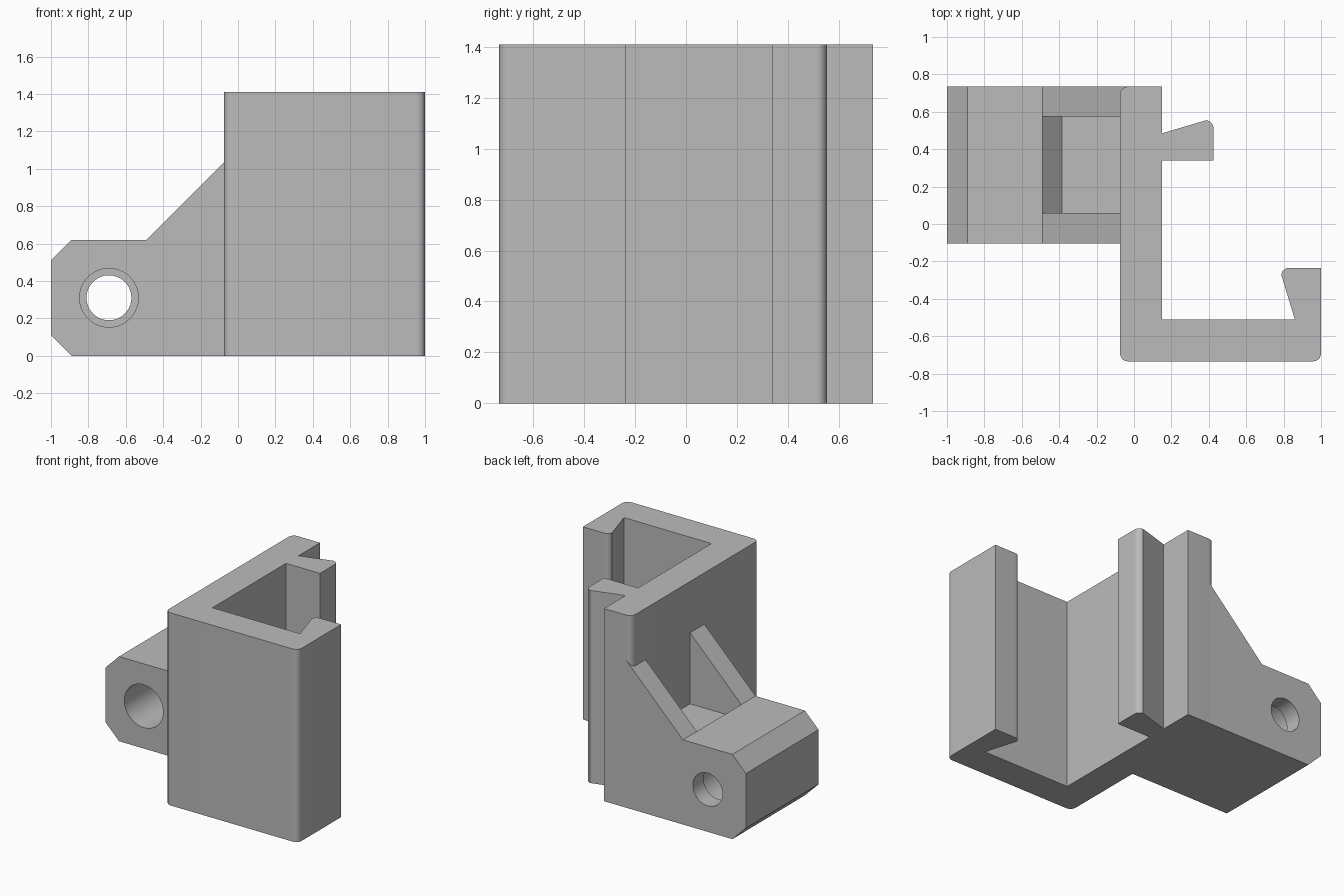
import bpy
import bmesh
from math import radians
from mathutils import Vector, Matrix

cube = bpy.data.objects.get("Cube")
if cube:
    bpy.data.objects.remove(cube, do_unlink=True)

grey = bpy.data.materials.new("plain grey")
grey.use_nodes = True
colour = (0.5, 0.5, 0.5, 1)
grey.diffuse_color = colour
grey.node_tree.nodes["Principled BSDF"].inputs["Base Color"].default_value = colour


def rounded(start, corner, end, steps=8):
    """Points of a soft corner running from start to end."""
    a, c, b = Vector(start), Vector(corner), Vector(end)
    return [tuple(a.lerp(c, t).lerp(c.lerp(b, t), t))
            for t in (i / steps for i in range(steps + 1))]


def extrude(name, points, direction):
    """Solid made by sweeping a closed 3D outline along a direction."""
    bm = bmesh.new()
    face = bm.faces.new([bm.verts.new(p) for p in points])
    moved = bmesh.ops.extrude_face_region(bm, geom=[face])["geom"]
    bmesh.ops.translate(bm, vec=direction,
                        verts=[v for v in moved if isinstance(v, bmesh.types.BMVert)])
    bmesh.ops.recalc_face_normals(bm, faces=bm.faces)
    return finish(name, bm)


def cylinder(name, radius, y0, y1):
    """Cylinder along y through the pivot centre."""
    bm = bmesh.new()
    place = Matrix.Translation((-0.69, (y0 + y1) / 2, 0.31)) @ Matrix.Rotation(radians(90), 4, "X")
    bmesh.ops.create_cone(bm, cap_ends=True, segments=64, radius1=radius,
                          radius2=radius, depth=y1 - y0, matrix=place)
    return finish(name, bm)


def finish(name, bm):
    mesh = bpy.data.meshes.new(name)
    bm.to_mesh(mesh)
    bm.free()
    mesh.materials.append(grey)
    obj = bpy.data.objects.new(name, mesh)
    bpy.context.collection.objects.link(obj)
    return obj


def activate(obj):
    bpy.ops.object.select_all(action="DESELECT")
    obj.select_set(True)
    bpy.context.view_layer.objects.active = obj


def cut(obj, cutter):
    cutter.hide_render = True
    mod = obj.modifiers.new("cut", "BOOLEAN")
    mod.operation = "DIFFERENCE"
    mod.solver = "EXACT"
    mod.object = cutter
    activate(obj)
    bpy.ops.object.modifier_apply(modifier=mod.name)
    bpy.data.objects.remove(cutter, do_unlink=True)


# Clip: an L-shaped wall with a hook on each arm
L, R, F, B, r = -0.075, 1.0, -0.735, 0.735, 0.05
outline = (
    rounded((L, F + r), (L, F), (L + r, F))
    + rounded((R - r, F), (R, F), (R, F + r))
    + [(R, -0.235)]
    + rounded((0.83, -0.235), (0.795, -0.235), (0.787, -0.27))
    + [(0.86, -0.51), (0.15, -0.51), (0.15, 0.34), (0.425, 0.34)]
    + rounded((0.425, 0.51), (0.425, 0.545), (0.387, 0.555))
    + [(0.15, 0.485), (0.15, B)]
    + rounded((L + r, B), (L, B), (L, B - r))
)
clip = extrude("clip_body", [(x, y, 0) for x, y in outline], (0, 0, 1.41))

# Bracket: chamfered pivot block with sloping ribs up to the clip
side = [(-0.89, 0), (-0.03, 0), (-0.03, 1.08), (-0.49, 0.62),
        (-0.89, 0.62), (-1, 0.51), (-1, 0.11)]
bracket = extrude("pivot_bracket", [(x, -0.105, z) for x, z in side], (0, B + 0.105, 0))

# Pocket between the ribs
pocket = [(-0.54, 0.67), (-0.385, 0.515), (0, 0.515), (0, 1.3), (-0.54, 1.3)]
cut(bracket, extrude("pocket_cutter", [(x, 0.06, z) for x, z in pocket], (0, 0.515, 0)))

# Stepped pivot hole, wide from the front and narrow at the back
cut(bracket, cylinder("wide_hole_cutter", 0.157, -0.3, 0.61))
cut(bracket, cylinder("narrow_hole_cutter", 0.12, 0.5, 0.9))

for part in (clip, bracket):
    activate(part)
    bpy.ops.object.shade_smooth_by_angle(angle=radians(30))
